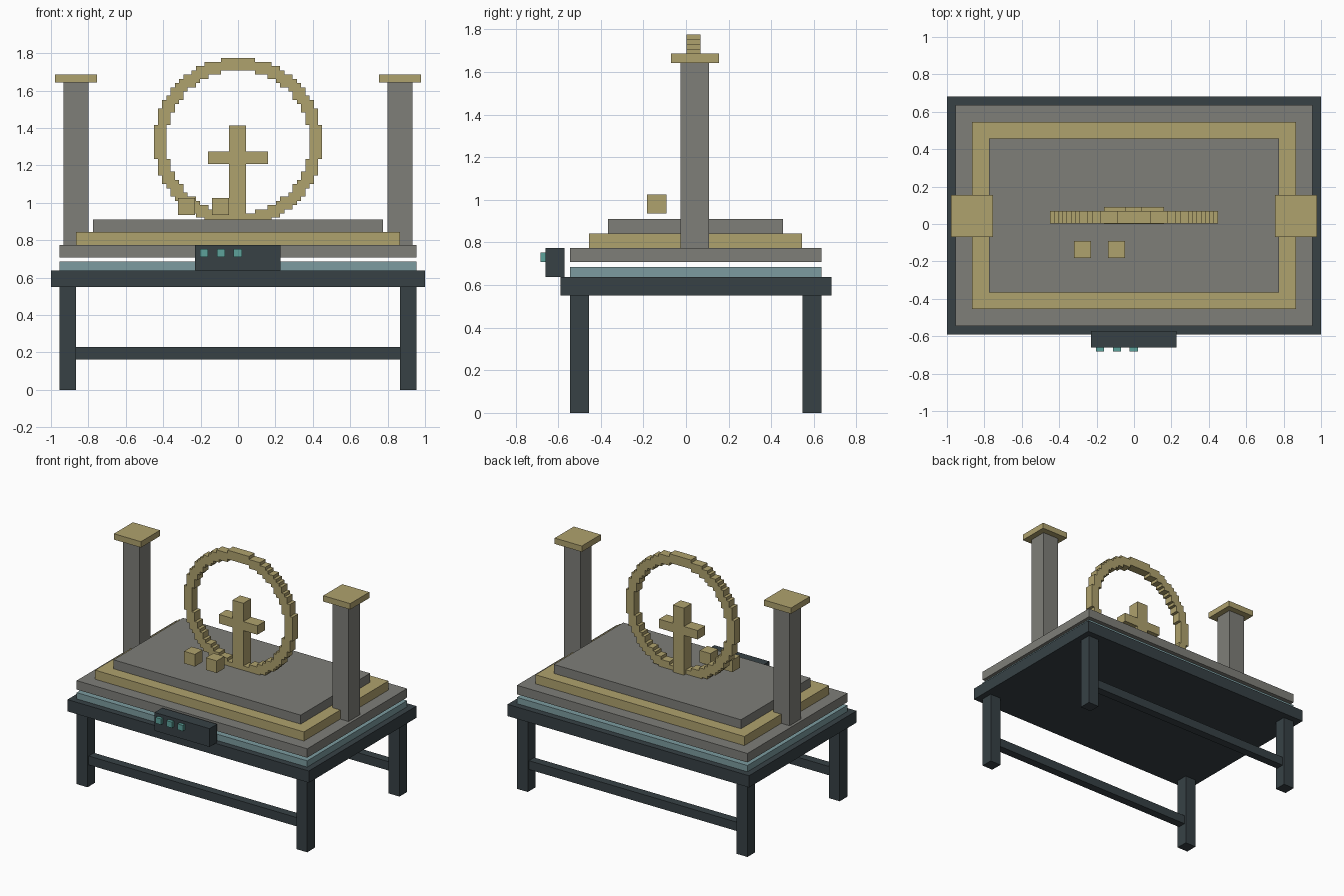
import bpy, bmesh

if "Cube" in bpy.data.objects:
    bpy.data.objects.remove(bpy.data.objects["Cube"])

def material(name, rgb):
    m = bpy.data.materials.new(name)
    m.diffuse_color = (*rgb, 1)
    m.use_nodes = True
    m.node_tree.nodes["Principled BSDF"].inputs["Base Color"].default_value = m.diffuse_color
    return m

DARK = material("dark_metal", (0.038, 0.053, 0.06))
STONE = material("stone", (0.21, 0.21, 0.19))
GOLD = material("gold", (0.43, 0.36, 0.155))
GLASS = material("pale_teal", (0.20, 0.33, 0.35))
BUTTON = material("button_teal", (0.11, 0.36, 0.33))

def finish(name, bm, mat):
    bmesh.ops.recalc_face_normals(bm, faces=bm.faces)
    me = bpy.data.meshes.new(name)
    bm.to_mesh(me)
    bm.free()
    me.materials.append(mat)
    ob = bpy.data.objects.new(name, me)
    bpy.context.collection.objects.link(ob)
    return ob

def box(name, x, y, z, mat):
    """Box from (min, max) pairs on each axis."""
    bm = bmesh.new()
    bmesh.ops.create_cube(bm, size=1)
    for v in bm.verts:
        v.co = [r[0] if c < 0 else r[1] for c, r in zip(v.co, (x, y, z))]
    return finish(name, bm, mat)

# table
box("table_top", (-1, 1), (-0.59, 0.683), (0.55, 0.638), DARK)
for end, ya in (("front", -0.545), ("back", 0.547)):
    for side, xa in (("left", -0.955), ("right", 0.865)):
        box(f"{end}_{side}_leg", (xa, xa + 0.09), (ya, ya + 0.09), (0, 0.55), DARK)
    box(f"{end}_stretcher", (-0.865, 0.865), (ya + 0.014, ya + 0.076), (0.163, 0.229), DARK)

# glowing sheet and stepped plinth
box("glass_sheet", (-0.955, 0.955), (-0.545, 0.637), (0.638, 0.685), GLASS)
box("lower_slab", (-0.955, 0.955), (-0.545, 0.637), (0.708, 0.775), STONE)
box("middle_slab", (-0.865, 0.865), (-0.455, 0.545), (0.775, 0.843), GOLD)
box("upper_slab", (-0.775, 0.775), (-0.365, 0.456), (0.843, 0.91), STONE)

# pillars with caps
for side, s in (("left", -1), ("right", 1)):
    xc = s * 0.867
    box(f"{side}_pillar", (xc - 0.067, xc + 0.067), (-0.025, 0.108), (0.775, 1.643), STONE)
    box(f"{side}_pillar_cap", (xc - 0.112, xc + 0.112), (-0.07, 0.155), (1.643, 1.687), GOLD)

# stepped ring: grid cells between two radii, outer skin only
U, ZC, Y0, Y1 = 0.0225, 1.325, 0.002, 0.069
cells = {(i, j) for i in range(-20, 20) for j in range(-20, 20)
         if 17 ** 2 <= (i + 0.5) ** 2 + (j + 0.5) ** 2 <= 20 ** 2}
bm = bmesh.new()

def quad(points):
    bm.faces.new([bm.verts.new((i * U, y, ZC + j * U)) for i, y, j in points])

for i, j in cells:
    for y in (Y0, Y1):
        quad([(i, y, j), (i + 1, y, j), (i + 1, y, j + 1), (i, y, j + 1)])
    for di, dj, a, b in ((-1, 0, (0, 0), (0, 1)), (1, 0, (1, 0), (1, 1)),
                         (0, -1, (0, 0), (1, 0)), (0, 1, (0, 1), (1, 1))):
        if (i + di, j + dj) not in cells:
            quad([(i + a[0], Y0, j + a[1]), (i + b[0], Y0, j + b[1]),
                  (i + b[0], Y1, j + b[1]), (i + a[0], Y1, j + a[1])])
bmesh.ops.remove_doubles(bm, verts=bm.verts, dist=1e-4)
finish("stepped_ring", bm, GOLD)

# cross-shaped figure and loose cubes
box("figure_stem", (-0.047, 0.044), (0.001, 0.092), (0.91, 1.412), GOLD)
for side, x in (("left", (-0.16, -0.047)), ("right", (0.044, 0.16))):
    box(f"figure_{side}_arm", x, (0.001, 0.092), (1.208, 1.275), GOLD)
for side, x in (("left", -0.32), ("right", -0.139)):
    box(f"{side}_cube", (x, x + 0.09), (-0.182, -0.092), (0.935, 1.026), GOLD)

# control box with three buttons
box("control_box", (-0.229, 0.226), (-0.66, -0.571), (0.638, 0.775), DARK)
for k in range(3):
    xc = -0.182 + 0.0905 * k
    box(f"button_{k + 1}", (xc - 0.022, xc + 0.022), (-0.683, -0.66), (0.709, 0.753), BUTTON)
